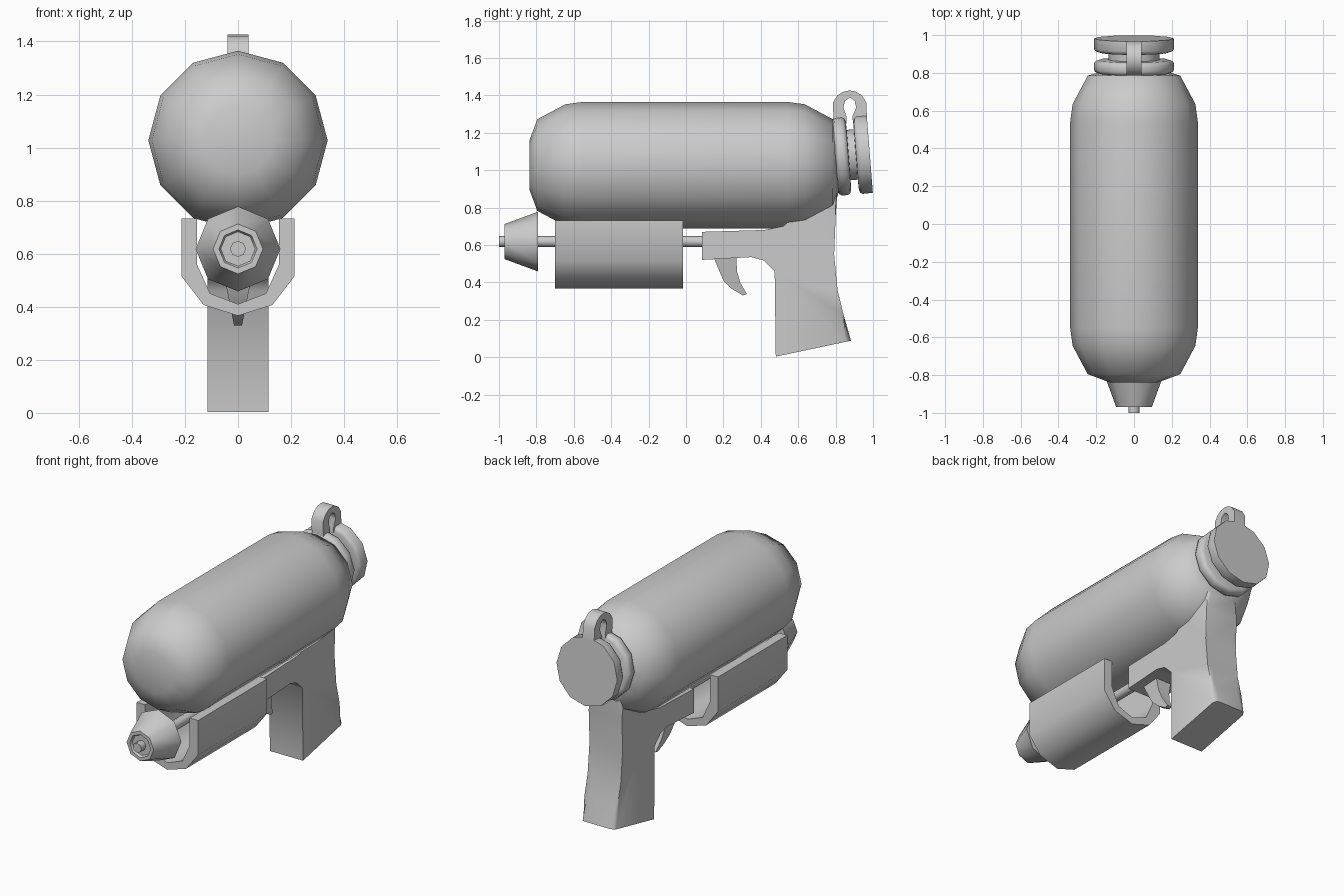
import bpy, bmesh, math

if "Cube" in bpy.data.objects:
    bpy.data.objects.remove(bpy.data.objects["Cube"])


def finish(name, bm, loc=(0, 0, 0), tilt=0.0):
    """Turn a bmesh into an object, smooth by angle."""
    bmesh.ops.recalc_face_normals(bm, faces=bm.faces)
    me = bpy.data.meshes.new(name)
    bm.to_mesh(me)
    bm.free()
    ob = bpy.data.objects.new(name, me)
    bpy.context.collection.objects.link(ob)
    ob.location = loc
    ob.rotation_euler.x = tilt
    bpy.ops.object.select_all(action='DESELECT')
    ob.select_set(True)
    bpy.context.view_layer.objects.active = ob
    bpy.ops.object.shade_smooth_by_angle(angle=math.radians(50))
    return ob


def lathe(name, profile, sides, loc, tilt=0.0):
    """Revolve (y, radius) points about the local y axis, a vertex on top."""
    bm = bmesh.new()
    rings = []
    for y, r in profile:
        angles = [2 * math.pi * i / sides for i in range(sides)]
        rings.append([bm.verts.new((r * math.sin(a), y, r * math.cos(a))) for a in angles])
    for a, b in zip(rings, rings[1:]):
        for i in range(sides):
            j = (i + 1) % sides
            bm.faces.new((a[i], a[j], b[j], b[i]))
    bm.faces.new(rings[0])
    bm.faces.new(rings[-1])
    return finish(name, bm, loc, tilt)


def side_prism(points, width):
    """Side profile of (y, z) points; width(z) gives the half width in x."""
    bm = bmesh.new()
    left = [bm.verts.new((-width(z), y, z)) for y, z in points]
    right = [bm.verts.new((width(z), y, z)) for y, z in points]
    bm.faces.new(left)
    bm.faces.new(right)
    for i in range(len(points)):
        j = (i + 1) % len(points)
        bm.faces.new((left[i], left[j], right[j], right[i]))
    return bm


# Water tank
lathe("water_tank",
      [(-0.838, 0.13), (-0.795, 0.245), (-0.645, 0.325), (-0.55, 0.338),
       (0.54, 0.338), (0.635, 0.325), (0.785, 0.245), (0.815, 0.15)],
      12, (0, 0, 1.027))

# Tilted filler cap: two discs with a narrow neck between them
lathe("filler_cap",
      [(0, 0.19), (0.008, 0.207), (0.022, 0.213), (0.05, 0.213), (0.064, 0.205),
       (0.07, 0.19), (0.072, 0.135), (0.11, 0.135), (0.112, 0.19), (0.118, 0.205),
       (0.132, 0.213), (0.185, 0.211)],
      12, (0, 0.798, 1.075), math.radians(4.5))

# Strap loop joining the two discs
strap = [(0.79, 1.25), (0.785, 1.36), (0.81, 1.40), (0.843, 1.42), (0.875, 1.426),
         (0.907, 1.42), (0.94, 1.40), (0.965, 1.36), (0.968, 1.25),
         (0.892, 1.25), (0.891, 1.29), (0.91, 1.335), (0.902, 1.37), (0.876, 1.388),
         (0.85, 1.37), (0.842, 1.335), (0.857, 1.29), (0.857, 1.25)]
finish("cap_strap", side_prism(strap, lambda z: 0.04))

# Grip and trigger housing, rounded along the back
grip = [(0.085, 0.52), (0.085, 0.67), (0.42, 0.68), (0.52, 0.70), (0.60, 0.78),
        (0.78, 0.88), (0.808, 0.86), (0.80, 0.75), (0.792, 0.55), (0.81, 0.36),
        (0.843, 0.225), (0.882, 0.088), (0.48, 0.003), (0.474, 0.46),
        (0.415, 0.517), (0.35, 0.535)]
bm = side_prism(grip, lambda z: 0.115)
back = [e for e in bm.edges
        if all(v.co.y > 0.785 for v in e.verts) and e.verts[0].co.x == e.verts[1].co.x]
bmesh.ops.bevel(bm, geom=back, offset=0.03, segments=2, profile=0.5, affect='EDGES')
finish("grip", bm)

# Trigger, narrowing to its tip
trigger = [(0.145, 0.54), (0.17, 0.48), (0.20, 0.41), (0.245, 0.365), (0.305, 0.33),
           (0.325, 0.337), (0.29, 0.40), (0.272, 0.46), (0.27, 0.54)]
finish("trigger", side_prism(trigger, lambda z: 0.015 + 0.2 * (z - 0.33)))

# Pump handle: open channel, half section mirrored
outer = [(0.213, 0.732), (0.213, 0.515), (0.13, 0.407), (0, 0.366)]
inner = [(0.155, 0.732), (0.155, 0.56), (0.105, 0.45), (0, 0.41)]
section = (outer + [(-x, z) for x, z in outer[-2::-1]]
           + [(-x, z) for x, z in inner] + inner[-2::-1])
bm = bmesh.new()
ends = [[bm.verts.new((x, y, z)) for x, z in section] for y in (-0.70, -0.015)]
for i in range(len(section)):
    j = (i + 1) % len(section)
    bm.faces.new((ends[0][i], ends[0][j], ends[1][j], ends[1][i]))
for end in ends:
    bm.faces.new(end)
finish("pump_handle", bm)

# Barrel rod and nozzle
lathe("barrel_rod", [(-1.0, 0.03), (0.12, 0.03)], 8, (0, 0, 0.618))
lathe("nozzle", [(-0.955, 0.065), (-0.97, 0.072), (-0.97, 0.094), (-0.79, 0.16)],
      8, (0, 0, 0.618))
